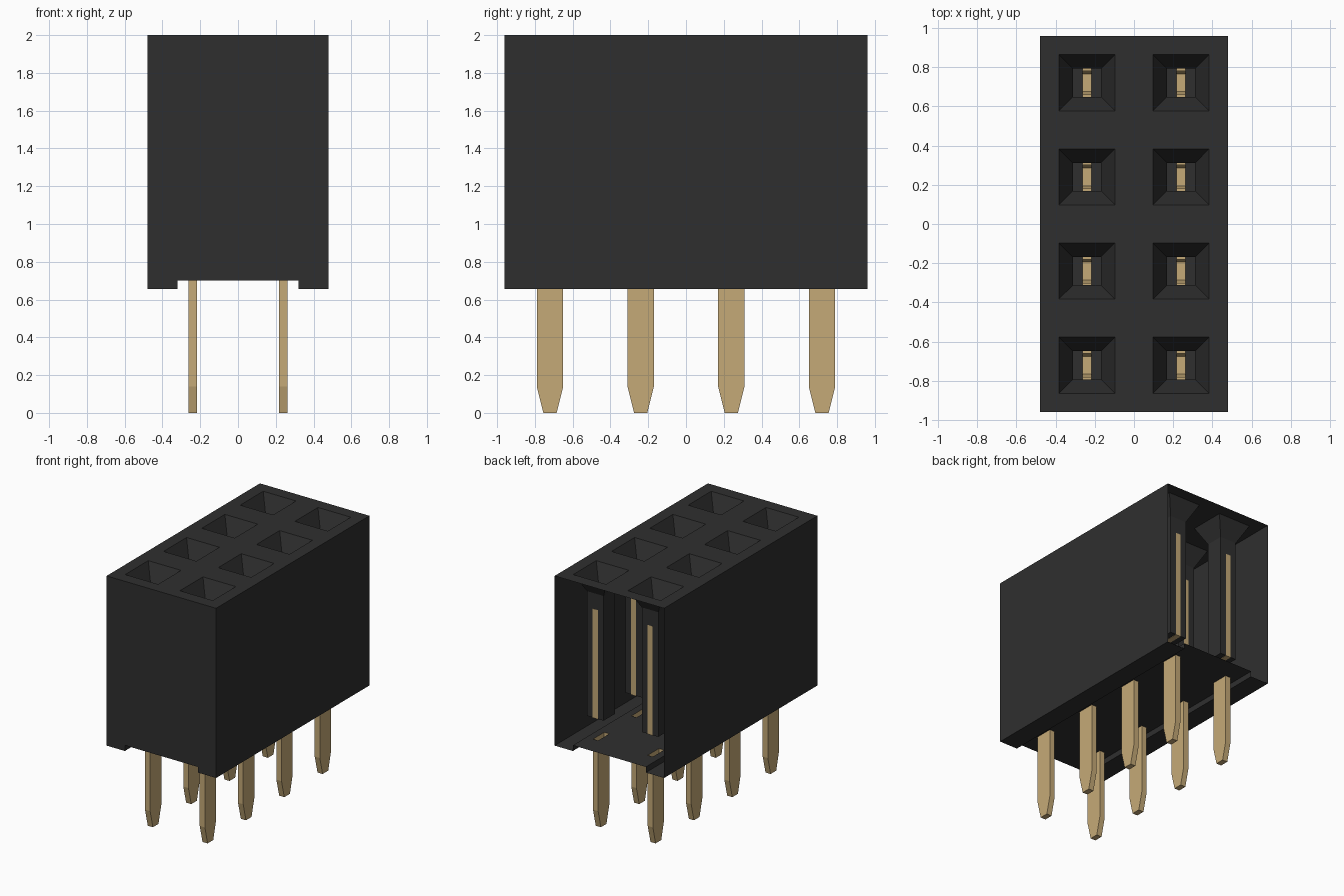
import bpy
import bmesh

cube = bpy.data.objects.get("Cube")
if cube:
    bpy.data.objects.remove(cube, do_unlink=True)

HX, HY = 0.48, 0.96            # housing half sizes
TOP, FLOOR, FOOT = 2.0, 0.70, 0.655
RAIL = 0.32                    # inner edge of the bottom rails
COLS, ROWS = (-0.24, 0.24), (-0.72, -0.24, 0.24, 0.72)
MOUTH, WELL = 0.144, 0.0725    # socket half widths
PIN_X, PIN_Y = 0.0225, 0.07    # pin half sizes


def material(name, rgb, rough):
    mat = bpy.data.materials.new(name)
    mat.use_nodes = True
    mat.diffuse_color = (*rgb, 1)
    bsdf = mat.node_tree.nodes["Principled BSDF"]
    bsdf.inputs["Base Color"].default_value = (*rgb, 1)
    bsdf.inputs["Roughness"].default_value = rough
    return mat


black = material("black_plastic", (0.028, 0.028, 0.028), 0.7)
gold = material("gold_metal", (0.56, 0.40, 0.185), 0.6)


def finish(bm, name, mat):
    bmesh.ops.remove_doubles(bm, verts=bm.verts, dist=1e-5)
    mesh = bpy.data.meshes.new(name)
    bm.to_mesh(mesh)
    bm.free()
    mesh.materials.append(mat)
    obj = bpy.data.objects.new(name, mesh)
    bpy.context.collection.objects.link(obj)
    return obj


def face(bm, points):
    return bm.faces.new([bm.verts.new(p) for p in points])


def rect(cx, cy, hx, hy, z):
    return [(cx - hx, cy - hy, z), (cx + hx, cy - hy, z),
            (cx + hx, cy + hy, z), (cx - hx, cy + hy, z)]


def holed_sheet(bm, half_x, half_y, z, hole_x, hole_y, up):
    """Flat sheet with one rectangular hole per socket."""
    xs = sorted([-half_x, half_x] + [c + s * hole_x for c in COLS for s in (-1, 1)])
    ys = sorted([-half_y, half_y] + [r + s * hole_y for r in ROWS for s in (-1, 1)])
    for i in range(len(xs) - 1):
        for j in range(len(ys) - 1):
            if i % 2 and j % 2:
                continue
            quad = [(xs[i], ys[j], z), (xs[i + 1], ys[j], z),
                    (xs[i + 1], ys[j + 1], z), (xs[i], ys[j + 1], z)]
            face(bm, quad if up else quad[::-1])


def ring(bm, upper, lower):
    """Walls between two loops, facing inward."""
    for i in range(4):
        j = (i + 1) % 4
        face(bm, [upper[i], upper[j], lower[j], lower[i]])


def plate(bm, profile, cx, cy, half, skip_edge=None):
    """Extrude a counter-clockwise (y, z) profile along x."""
    n = len(profile)
    near = [(cx - half, cy + y, z) for y, z in profile]
    far = [(cx + half, cy + y, z) for y, z in profile]
    face(bm, far)
    face(bm, near[::-1])
    for i in range(n):
        j = (i + 1) % n
        if i != skip_edge:
            face(bm, [near[i], near[j], far[j], far[i]])


# Housing: closed front, open back, rails under both long sides
bm = bmesh.new()
outline = [(-HX, TOP), (-HX, FOOT), (-RAIL, FOOT), (-RAIL, FLOOR),
           (RAIL, FLOOR), (RAIL, FOOT), (HX, FOOT), (HX, TOP)]
face(bm, [(x, -HY, z) for x, z in outline])
for i, (a, b) in enumerate(zip(outline, outline[1:])):
    if i != 3:                 # the floor is the holed sheet below
        face(bm, [(a[0], -HY, a[1]), (a[0], HY, a[1]),
                  (b[0], HY, b[1]), (b[0], -HY, b[1])])
holed_sheet(bm, HX, HY, TOP, MOUTH, MOUTH, True)
holed_sheet(bm, RAIL, HY, FLOOR, PIN_X, PIN_Y, False)
finish(bm, "housing", black)

# Sockets: funnel mouth and square well
bm = bmesh.new()
for x in COLS:
    for y in ROWS:
        mouth = rect(x, y, MOUTH, MOUTH, TOP)
        neck = rect(x, y, WELL, WELL, 1.86)
        base = rect(x, y, WELL, WELL, 0.872)
        ring(bm, mouth, neck)
        ring(bm, neck, base)
        face(bm, base)
finish(bm, "sockets", black)

# Contacts: U-shaped springs lining each well
right = [(0.0735, 0.87), (0.0735, 1.735), (0.06, 1.735), (0.06, 0.945), (0.045, 0.885)]
spring = right + [(-y, z) for y, z in reversed(right)]
bm = bmesh.new()
for x in COLS:
    for y in ROWS:
        plate(bm, spring, x, y, PIN_X)
finish(bm, "contacts", gold)

# Pins: flat blades with tapered tips, open where they meet the floor
blade = [(-PIN_Y, FLOOR), (-PIN_Y, 0.14), (-0.035, 0), (0.035, 0),
         (PIN_Y, 0.14), (PIN_Y, FLOOR)]
bm = bmesh.new()
for x in COLS:
    for y in ROWS:
        plate(bm, blade, x, y, PIN_X, skip_edge=5)
finish(bm, "pins", gold)
